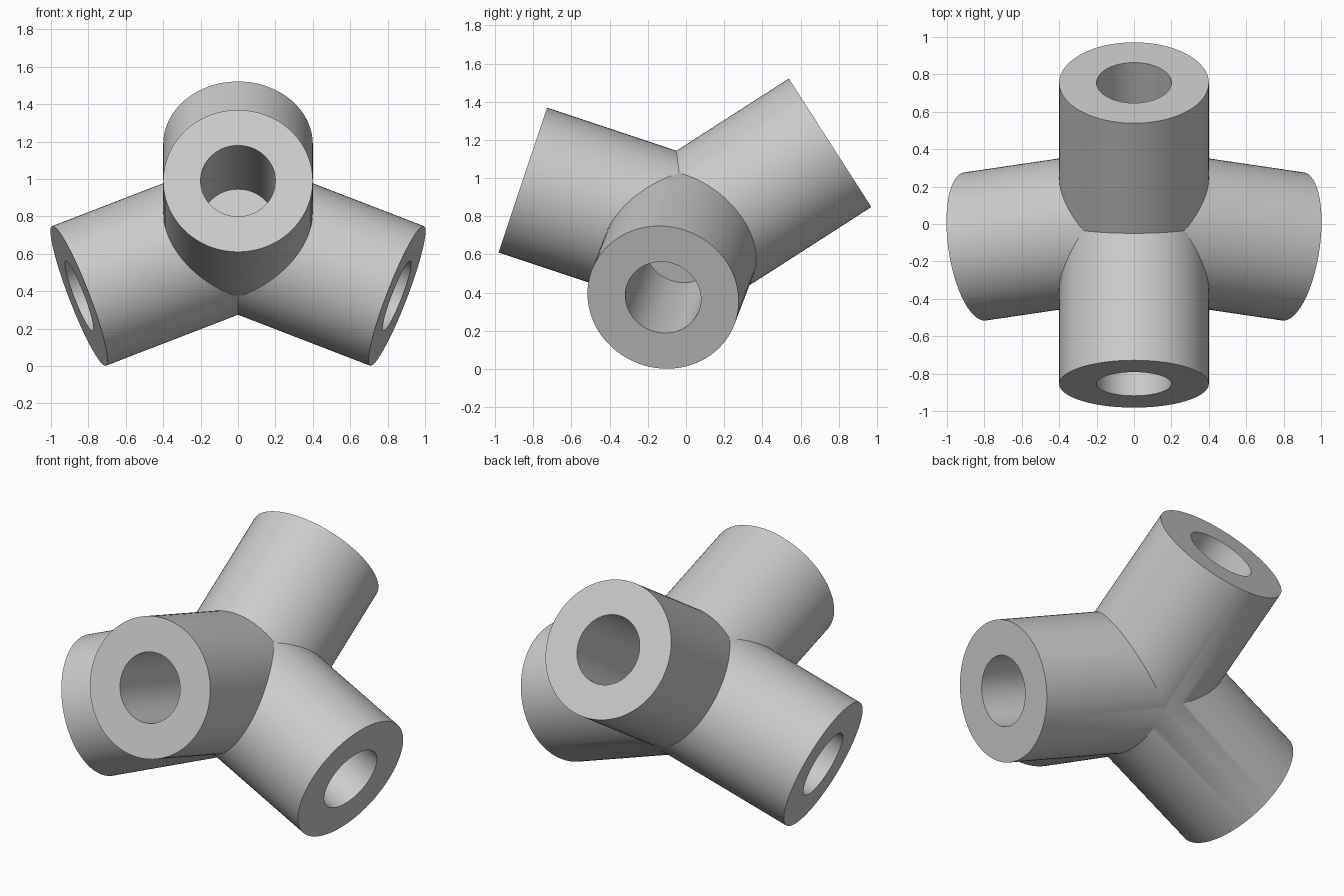
import bpy
import math
from mathutils import Vector

cube = bpy.data.objects.get("Cube")
if cube:
    bpy.data.objects.remove(cube, do_unlink=True)

HUB = Vector((0, 0.005, 0.703))
OUTER, BORE, DEPTH = 0.4, 0.2, 0.74

# Centre of each open end
ENDS = {
    "front": Vector((0, -0.855, 0.99)),
    "back": Vector((0, 0.755, 1.185)),
    "left": Vector((0.85, -0.12, 0.375)),
    "right": Vector((-0.85, -0.12, 0.375)),
}

grey = bpy.data.materials.new("light_grey")
grey.use_nodes = True
grey.diffuse_color = (0.6, 0.6, 0.6, 1)
grey.node_tree.nodes["Principled BSDF"].inputs["Base Color"].default_value = (0.6, 0.6, 0.6, 1)


def rod(name, start, end, radius):
    """Solid cylinder running between two points."""
    axis = end - start
    bpy.ops.mesh.primitive_cylinder_add(vertices=96, radius=radius, depth=axis.length,
                                        location=(start + end) / 2)
    obj = bpy.context.object
    obj.name = name
    obj.rotation_euler = axis.to_track_quat('Z', 'Y').to_euler()
    obj.data.materials.append(grey)
    return obj


def combine(target, tool, operation):
    """Apply a boolean and discard the tool."""
    mod = target.modifiers.new(operation.title(), 'BOOLEAN')
    mod.operation = operation
    mod.solver = 'EXACT'
    mod.object = tool
    bpy.context.view_layer.objects.active = target
    bpy.ops.object.modifier_apply(modifier=mod.name)
    bpy.data.objects.remove(tool, do_unlink=True)


# Four arms fused at the hub
arms = [rod(side + "_arm", HUB, end, OUTER) for side, end in ENDS.items()]
connector = arms[0]
connector.name = "four_way_connector"
for arm in arms[1:]:
    combine(connector, arm, 'UNION')

# Blind sockets bored into each arm
for side, end in ENDS.items():
    out = (end - HUB).normalized()
    socket = rod(side + "_socket_cutter", end - out * DEPTH, end + out * 0.1, BORE)
    socket.hide_render = True
    combine(connector, socket, 'DIFFERENCE')

# Smooth walls with crisp rims
bpy.ops.object.select_all(action='DESELECT')
connector.select_set(True)
bpy.context.view_layer.objects.active = connector
bpy.ops.object.shade_smooth_by_angle(angle=math.radians(30))
